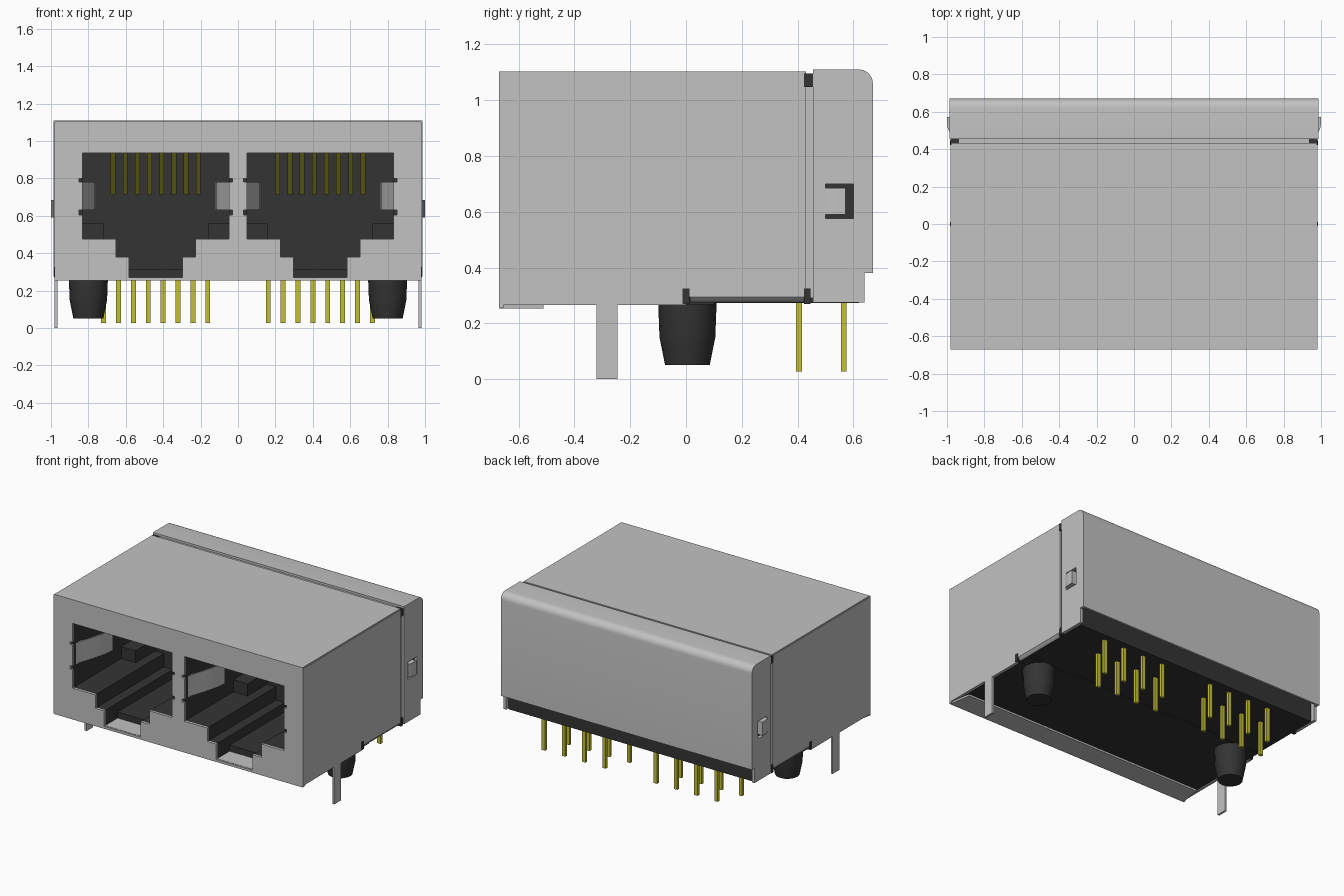
import bpy, bmesh, math
from mathutils import Matrix, Vector

if "Cube" in bpy.data.objects:
    bpy.data.objects.remove(bpy.data.objects["Cube"], do_unlink=True)


def material(name, rgb):
    m = bpy.data.materials.new(name)
    m.use_nodes = True
    m.diffuse_color = (*rgb, 1)
    m.node_tree.nodes["Principled BSDF"].inputs["Base Color"].default_value = (*rgb, 1)
    return m


METAL = material("light grey metal", (0.54, 0.54, 0.54))
PLASTIC = material("dark plastic", (0.034, 0.034, 0.034))
GOLD = material("yellow contact", (0.55, 0.53, 0.035))


def finish(name, bm, mat, smooth=False):
    bmesh.ops.recalc_face_normals(bm, faces=bm.faces[:])
    me = bpy.data.meshes.new(name)
    bm.to_mesh(me)
    bm.free()
    me.materials.append(mat)
    ob = bpy.data.objects.new(name, me)
    bpy.context.collection.objects.link(ob)
    if smooth:
        bpy.ops.object.select_all(action="DESELECT")
        ob.select_set(True)
        bpy.context.view_layer.objects.active = ob
        bpy.ops.object.shade_smooth_by_angle(angle=math.radians(35))
    return ob


def extrude(name, loops, axis, a, b, mat, smooth=False):
    """Extrude an outline (first loop) with holes (other loops) along an axis."""
    place = {"x": lambda p: (a, p[0], p[1]),
             "y": lambda p: (p[0], a, p[1]),
             "z": lambda p: (p[0], p[1], a)}[axis]
    way = Vector([float(axis == c) for c in "xyz"])
    bm = bmesh.new()
    for loop in loops:
        vs = [bm.verts.new(place(p)) for p in loop]
        for i, v in enumerate(vs):
            bm.edges.new((vs[i - 1], v))
    bmesh.ops.triangle_fill(bm, use_beauty=True, edges=bm.edges[:], normal=way)
    ext = bmesh.ops.extrude_face_region(bm, geom=bm.faces[:])
    moved = [g for g in ext["geom"] if isinstance(g, bmesh.types.BMVert)]
    bmesh.ops.translate(bm, vec=way * (b - a), verts=moved)
    return finish(name, bm, mat, smooth)


def rect(x0, x1, y0, y1):
    return [(x0, y0), (x1, y0), (x1, y1), (x0, y1)]


def box(name, x, y, z, mat):
    return extrude(name, [rect(*x, *y)], "z", z[0], z[1], mat)


def mirrored(half, cx):
    """Closed outline from a right half profile, centred on cx."""
    return [(cx + x, z) for x, z in half] + [(cx - x, z) for x, z in reversed(half)]


PORTS = (("right", -0.44), ("left", 0.44))
SIDES = (("right", -1), ("left", 1))

# Stepped port opening; the metal face has extra relief slits beside the springs
steps = [(0.142, 0.27), (0.142, 0.38), (0.212, 0.38), (0.212, 0.475), (0.392, 0.475)]
top = [(0.392, 0.935)]
slits = [(w, z) for lo, hi in ((0.605, 0.63), (0.78, 0.8))
         for w, z in ((0.392, lo), (0.41, lo), (0.41, hi), (0.392, hi))]
face_holes = [mirrored(steps + slits + top, cx) for _, cx in PORTS]
body_holes = [mirrored(steps + top, cx) for _, cx in PORTS]

# Metal front shell
extrude("front_plate", [rect(-0.98, 0.98, 0.255, 1.1)] + face_holes,
        "y", -0.67, -0.655, METAL)
box("top_panel", (-0.975, 0.975), (-0.67, 0.43), (1.085, 1.103), METAL)
side_outline = [(-0.67, 0.265), (0, 0.265), (0, 0.295), (0.43, 0.295),
                (0.43, 1.095), (-0.67, 1.095)]
extrude("bottom_lip", [[(-0.975, -0.67), (0.975, -0.67), (0.95, -0.51), (-0.95, -0.51)]],
        "z", 0.253, 0.266, METAL)

# Recessed seam between the two shell halves
seam = [(0.968, 0.29), (0.968, 1.092), (-0.968, 1.092), (-0.968, 0.29),
        (-0.955, 0.29), (-0.955, 1.08), (0.955, 1.08), (0.955, 0.29)]
extrude("seam_strip", [seam], "y", 0.4, 0.48, METAL)

# Rear cap with a rounded upper edge
def arc(r):
    return [(0.62 + r * math.sin(t), 1.06 + r * math.cos(t))
            for t in (i * math.pi / 12 for i in range(7))]


outer, inner = arc(0.05), arc(0.035)
extrude("rear_cap", [[(0.455, 1.11)] + outer + [(0.67, 0.38), (0.655, 0.38)]
                     + inner[::-1] + [(0.455, 1.095)]],
        "x", -0.985, 0.985, METAL, True)
cap_side = [(0.455, 0.275), (0.455, 1.11)] + outer + [(0.67, 0.38), (0.64, 0.38), (0.64, 0.275)]
window = rect(0.5, 0.6, 0.575, 0.7)

# Plastic body
extrude("port_housing", [rect(-0.96, 0.96, 0.268, 1.085)] + body_holes,
        "y", -0.655, 0.1, PLASTIC)
box("rear_housing", (-0.96, 0.96), (0.1, 0.62), (0.272, 1.08), PLASTIC)

for side, s in SIDES:
    extrude(side + "_side_panel", [side_outline], "x", s * 0.963, s * 0.98, METAL)
    extrude(side + "_cap_side", [cap_side, window], "x", s * 0.965, s * 0.986, METAL)
    # Inward fold along the lower edge
    extrude(side + "_lower_fold",
            [[(s * 0.98, 0.296), (s * 0.965, 0.278), (s * 0.945, 0.272), (s * 0.945, 0.296)]],
            "y", 0.015, 0.425, METAL, True)
    # Dark relief holes at the seam and fold ends
    box(side + "_seam_hole", (s * 0.935, s * 0.982), (0.423, 0.455), (1.048, 1.096), PLASTIC)
    for i, y in enumerate((0.0, 0.435)):
        box(f"{side}_fold_hole_{i}", (s * 0.95, s * 0.983), (y - 0.012, y + 0.012),
            (0.27, 0.325), PLASTIC)
    # Snap latch bulging out of the cap window
    extrude(side + "_latch", [[(s * 0.965, 0.493), (s * 0.988, 0.495), (s * 0.998, 0.52),
                               (s, 0.545), (s, 0.572), (s * 0.965, 0.572)]],
            "z", 0.59, 0.685, METAL, True)
    # Ground tab
    box(side + "_ground_tab", (s * 0.966, s * 0.98), (-0.32, -0.245), (0, 0.3), METAL)
    # Tapered locating peg
    bm = bmesh.new()
    rings = []
    for r, z in ((0.105, 0.28), (0.1, 0.15), (0.092, 0.11), (0.08, 0.05)):
        rings.append([bm.verts.new((s * 0.8 + r * math.cos(a), 0.005 + r * math.sin(a), z))
                      for a in (i * math.tau / 16 for i in range(16))])
    for lo, hi in zip(rings, rings[1:]):
        for i in range(16):
            bm.faces.new((lo[i - 1], lo[i], hi[i], hi[i - 1]))
    bm.faces.new(rings[0])
    bm.faces.new(rings[-1])
    finish(side + "_locating_peg", bm, PLASTIC, True)

for side, cx in PORTS:
    # Port floor: metal sill in front, raised plastic behind
    box(side + "_port_sill", (cx - 0.142, cx + 0.142), (-0.66, -0.52), (0.266, 0.272), METAL)
    box(side + "_port_floor", (cx - 0.143, cx + 0.143), (-0.52, 0.11), (0.268, 0.315), PLASTIC)
    for end, s in SIDES:
        # Plug stops deep in the port
        box(f"{side}_port_{end}_stop", (cx + s * 0.28, cx + s * 0.393), (-0.12, 0.11),
            (0.47, 0.56), PLASTIC)
        # Curved grounding spring
        path = [(0.4, -0.668), (0.385, -0.6), (0.352, -0.5), (0.325, -0.4), (0.318, -0.32)]
        strip = path + [(x + 0.01, y) for x, y in reversed(path)]
        extrude(f"{side}_port_{end}_spring", [[(cx + s * x, y) for x, y in strip]],
                "z", 0.63, 0.78, METAL, True)
    for i in range(8):
        # Sloping contact wires
        x = cx + (i - 3.5) * 0.065
        extrude(f"{side}_contact_{i + 1}",
                [[(-0.45, 0.94), (-0.1, 0.715), (-0.1, 0.735), (-0.42, 0.94)]],
                "x", x - 0.013, x + 0.013, GOLD)
        # Two staggered rows of solder pins
        x = cx + (3.5 - i) * 0.0795
        y = 0.405 if i % 2 else 0.565
        box(f"{side}_pin_{i + 1}", (x - 0.013, x + 0.013), (y - 0.01, y + 0.01),
            (0.028, 0.29), GOLD)
